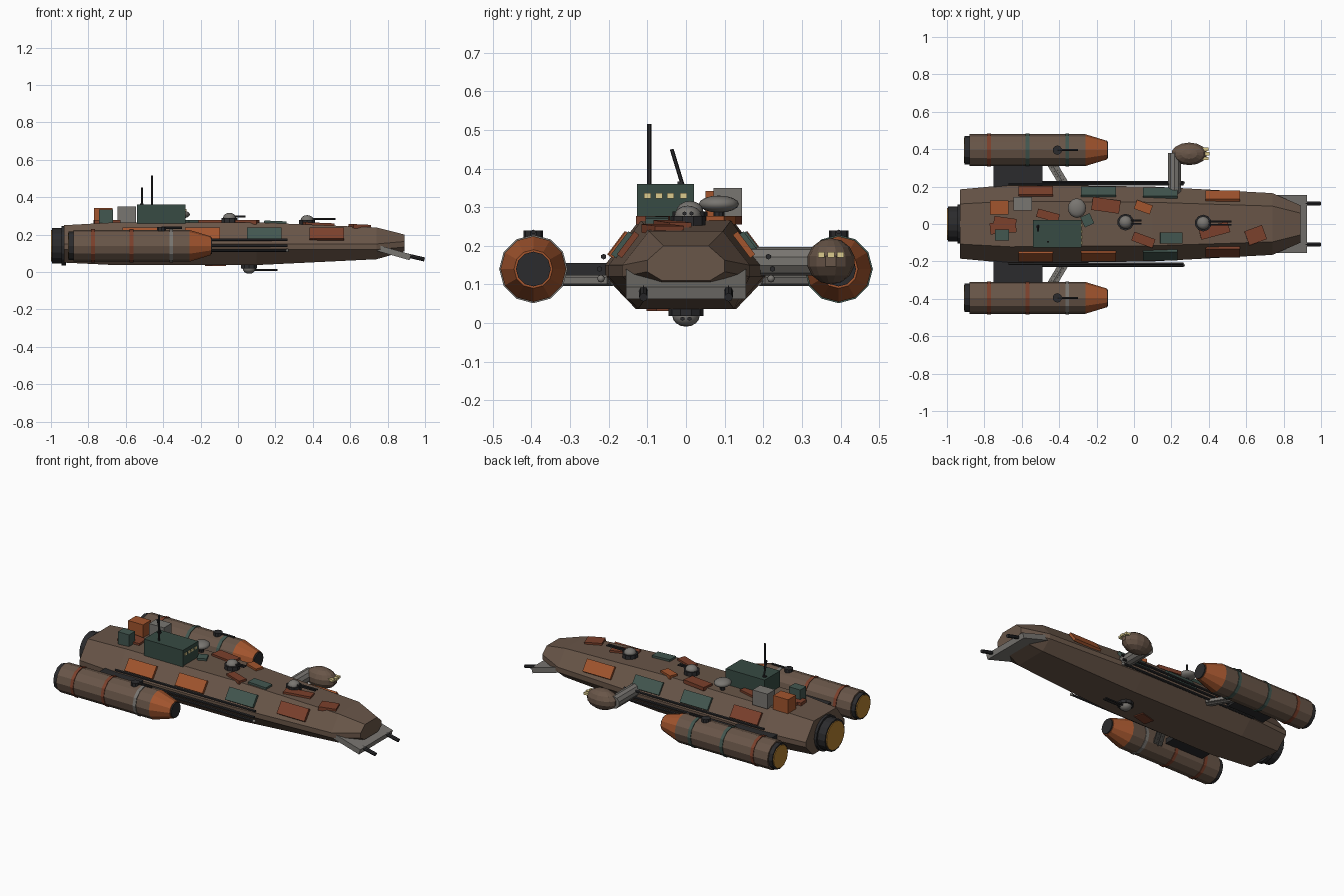
import bpy, bmesh, math
from mathutils import Vector, Matrix

if "Cube" in bpy.data.objects:
    bpy.data.objects.remove(bpy.data.objects["Cube"])


def material(name, r, g, b):
    m = bpy.data.materials.new(name)
    m.use_nodes = True
    m.diffuse_color = (r, g, b, 1)
    bsdf = next(n for n in m.node_tree.nodes if n.type == 'BSDF_PRINCIPLED')
    bsdf.inputs["Base Color"].default_value = (r, g, b, 1)
    return m


BROWN = material("hull brown", .14, .092, .065)
ORANGE = material("bright orange", .36, .09, .027)
RUST = material("dark rust", .2, .052, .025)
TEAL = material("faded teal", .055, .095, .08)
GREEN = material("bridge green", .038, .07, .056)
GREY = material("bare grey", .19, .18, .165)
DARK = material("dark metal", .024, .024, .026)
AMBER = material("engine amber", .45, .21, .03)
CREAM = material("window cream", .72, .6, .27)


def finish(name, bm, mats, smooth=False):
    bmesh.ops.recalc_face_normals(bm, faces=bm.faces)
    me = bpy.data.meshes.new(name)
    bm.to_mesh(me)
    bm.free()
    for m in mats:
        me.materials.append(m)
    if smooth:
        for p in me.polygons:
            p.use_smooth = True
    ob = bpy.data.objects.new(name, me)
    bpy.context.collection.objects.link(ob)
    return ob


def box(name, centre, size, mat, rot=(0, 0, 0)):
    bm = bmesh.new()
    bmesh.ops.create_cube(bm, size=1, matrix=Matrix.Diagonal((*size, 1)))
    ob = finish(name, bm, [mat])
    ob.location = centre
    ob.rotation_euler = [math.radians(a) for a in rot]
    return ob


def rod(name, a, b, radius, mat, sides=8, radius2=None):
    a, b = Vector(a), Vector(b)
    bm = bmesh.new()
    bmesh.ops.create_cone(bm, cap_ends=True, segments=sides, radius1=radius,
                          radius2=radius if radius2 is None else radius2, depth=(b - a).length)
    ob = finish(name, bm, [mat])
    ob.location = (a + b) / 2
    ob.rotation_euler = (b - a).to_track_quat('Z', 'Y').to_euler()
    return ob


def ball(name, centre, radii, mat, segments=16, smooth=True):
    bm = bmesh.new()
    bmesh.ops.create_uvsphere(bm, u_segments=segments, v_segments=segments // 2, radius=1,
                              matrix=Matrix.Translation(centre) @ Matrix.Diagonal((*radii, 1)))
    return finish(name, bm, [mat], smooth)


def loft(name, rings, mat):
    bm = bmesh.new()
    loops = [[bm.verts.new(p) for p in ring] for ring in rings]
    for a, b in zip(loops, loops[1:]):
        for i in range(len(a)):
            j = (i + 1) % len(a)
            bm.faces.new((a[i], a[j], b[j], b[i]))
    bm.faces.new(loops[0])
    bm.faces.new(loops[-1])
    return finish(name, bm, [mat])


# Main hull: octagonal sections of (x, half width, bottom, top)
def section(x, w, low, high):
    mid = .135 if x < .8 else .148
    half = [(w * .62, low), (w, mid - .015), (w, mid + .015), (w * .58, high)]
    return [(x, y, z) for y, z in half] + [(x, -y, z) for y, z in reversed(half)]


loft("hull", [section(*s) for s in (
    (-.93, .185, .05, .25), (-.66, .21, .037, .265), (.1, .2, .037, .265),
    (.74, .165, .068, .238), (.89, .1, .11, .2))], BROWN)

# Nose ramp with two prongs
box("nose_ramp", (.835, 0, .103), (.18, .31, .032), GREY, (0, 16, 0))
for y in (-.11, .11):
    rod("nose_prong", (.88, y, .094), (.997, y, .067), .011, DARK)

# Main engine
rod("main_engine_collar", (-.945, 0, .14), (-.92, 0, .14), .105, DARK, 16)
rod("main_engine_nozzle", (-.995, 0, .14), (-.94, 0, .14), .094, DARK, 16)
rod("main_engine_glow", (-1, 0, .14), (-.994, 0, .14), .085, AMBER, 16)


def turret(name, x, y, z, size, reach, flip=1, twin=True):
    rod(name + "_base", (x, y, z), (x, y, z + flip * .6 * size), size, DARK, 10)
    ball(name + "_dome", (x, y, z + flip * .6 * size), (size * .78, size * .78, size * .6), GREY)
    for dy in ((-.009, .009) if twin else (0,)):
        h = z + flip * .75 * size
        rod(name + "_barrel", (x, y + dy, h), (x + reach, y + dy, h), .0055, DARK, 6)


turret("front_turret", .37, .005, .25, .045, .15)
turret("middle_turret", -.045, .01, .262, .045, .085)
turret("belly_turret", .06, 0, .045, .045, .15, -1)

# Side engines, struts and rails
for side in (-1, 1):
    y, z = side * .395, .14
    rod("side_engine_body", (-.88, y, z), (-.26, y, z), .085, BROWN, 12)
    rod("side_engine_cone", (-.26, y, z), (-.145, y, z), .085, ORANGE, 12, .05)
    rod("side_engine_intake", (-.147, y, z), (-.138, y, z), .045, DARK, 12)
    rod("side_engine_nozzle", (-.905, y, z), (-.875, y, z), .076, DARK, 12)
    rod("side_engine_glow", (-.91, y, z), (-.904, y, z), .068, AMBER, 12)
    bands = (RUST, RUST, GREY) if side < 0 else (RUST, TEAL, TEAL)
    for x, mat in zip((-.775, -.57, -.357), bands):
        rod("side_engine_band", (x - .01, y, z), (x + .01, y, z), .0885, mat, 12)
    rod("side_gun_base", (-.41, y, .215), (-.41, y, .24), .025, DARK, 10)
    rod("side_gun_barrel", (-.41, y, .236), (-.3, y, .236), .006, DARK, 6)
    box("engine_pylon", (-.62, side * .26, .14), (.26, .17, .03), DARK)
    rod("engine_strut", (-.36, side * .19, .11), (-.455, side * .345, .11), .014, GREY)
    box("engine_brace", (-.405, side * .265, .11), (.05, .17, .018), GREY, (0, 0, side * 31))
    for dy, h in ((.213, .172), (.224, .14), (.221, .115)):
        rod("side_rail", (-.67, side * dy, h), (.265, side * dy, h), .0075, DARK, 6)
    ball("rail_joint", (.262, side * .22, .115), (.01, .01, .01), GREY, 8)

# Armour plates along both sloping flanks
for side, mats in ((-1, (ORANGE, ORANGE, TEAL, RUST)), (1, (RUST, TEAL, TEAL, ORANGE))):
    for x, y, mat in zip((-.525, -.19, .14, .475), (.175, .172, .165, .15), mats):
        box("flank_plate", (x, side * y, .203), (.185, .075, .016), mat, (side * -53, 0, 0))

# Loose plates on the deck: x, y, length, width, turn, colour
for x, y, l, w, turn, mat in (
        (-.7, -.02, .14, .06, 5, RUST), (-.69, .01, .12, .05, -8, RUST),
        (-.46, .045, .12, .045, -15, RUST), (-.25, .02, .055, .06, 25, TEAL),
        (-.15, .1, .15, .07, -8, RUST), (.05, .09, .09, .05, -20, ORANGE),
        (.05, -.085, .12, .05, -20, RUST), (.2, -.075, .12, .06, 0, TEAL),
        (.43, -.035, .16, .06, 15, RUST), (.65, -.06, .1, .08, 20, RUST)):
    height = .266 if x < .1 else .266 - (x - .1) * .042
    box("deck_plate", (x, y, height), (l, w, .022), mat, (0, 2.4 if x > .1 else 0, turn))
box("belly_plate", (-.12, -.06, .038), (.1, .06, .014), RUST, (0, 0, 15))

# Bridge with windows and masts
box("bridge", (-.41, -.053, .31), (.26, .147, .1), GREEN)
for y in (-.1, -.07, -.04, -.007):
    box("bridge_window", (-.279, y, .33), (.006, .018, .014), CREAM)
rod("tall_mast", (-.46, -.095, .35), (-.46, -.095, .515), .0055, DARK, 6)
rod("leaning_mast", (-.513, -.008, .355), (-.513, -.037, .45), .005, DARK, 6)
box("mast_foot", (-.515, -.015, .362), (.02, .015, .008), DARK)

# Deck boxes and sensor dish
box("grey_crate", (-.595, .108, .305), (.1, .073, .09), GREY)
box("orange_crate", (-.72, .088, .3), (.1, .075, .085), ORANGE)
box("teal_crate", (-.705, -.058, .295), (.075, .058, .08), TEAL)
rod("dish_post", (-.305, .085, .26), (-.305, .085, .3), .014, DARK)
ball("sensor_dish", (-.305, .085, .308), (.048, .052, .022), GREY)

# Side cockpit on its arm
rod("cockpit_arm", (.217, .16, .16), (.217, .38, .16), .037, GREY, 10)
ball("cockpit_pod", (.295, .375, .16), (.098, .062, .06), BROWN, 14, False)
for y in (.35, .375, .4):
    box("cockpit_window", (.385 if y == .375 else .38, y, .177), (.035, .018, .014), CREAM)
